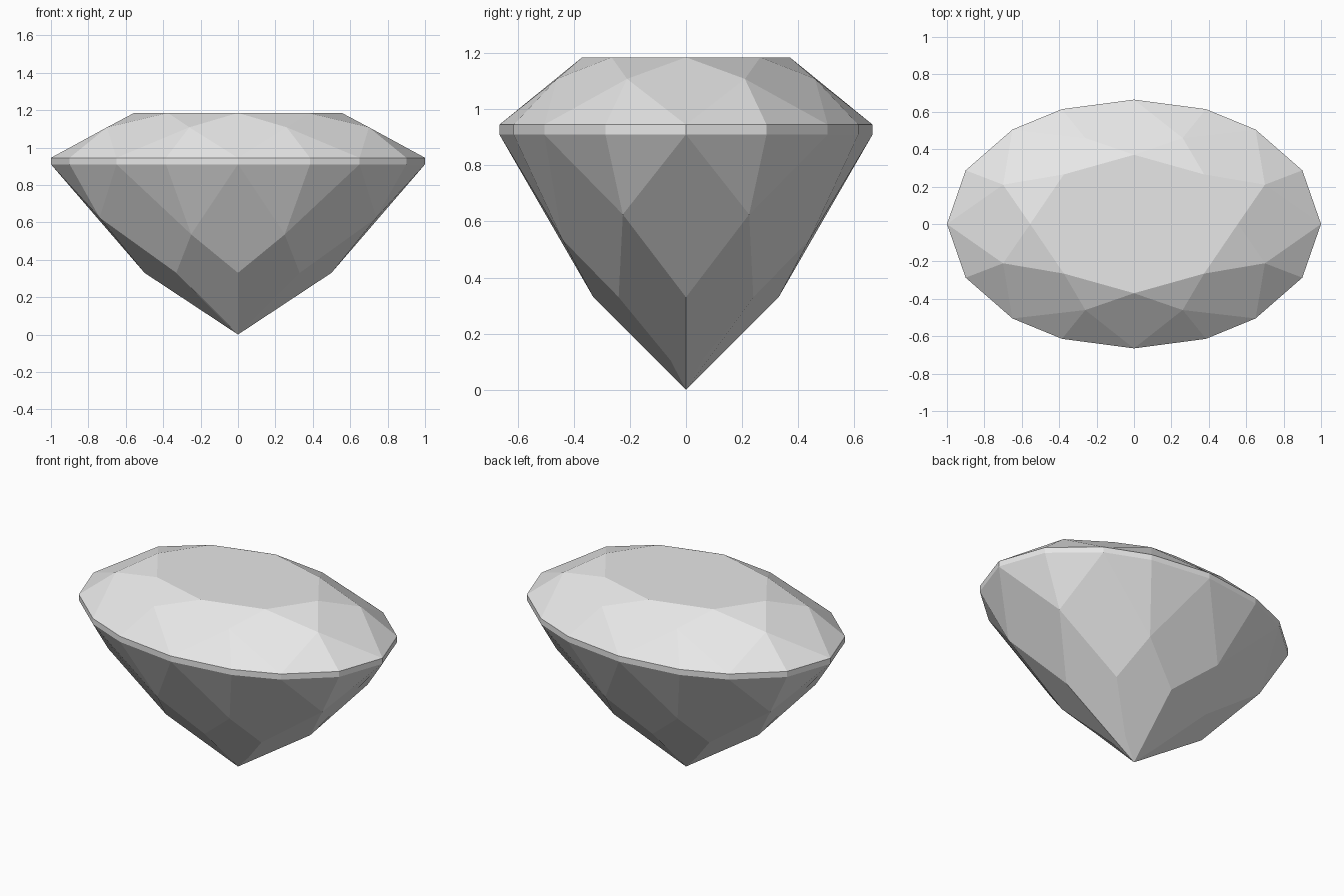
import bpy
import bmesh

cube = bpy.data.objects.get("Cube")
if cube:
    bpy.data.objects.remove(cube)

# Single flat stone colour
stone = bpy.data.materials.new("pale_grey_stone")
stone.use_nodes = True
colour = (0.8, 0.8, 0.8, 1)
stone.diffuse_color = colour
stone.node_tree.nodes["Principled BSDF"].inputs["Base Color"].default_value = colour

bm = bmesh.new()


def ring(quarter, z):
    """Mirror first-quadrant points into a closed loop of vertices.

    z is one height, or one height per quarter point."""
    heights = z if isinstance(z, list) else [z] * len(quarter)
    pts = [(x, y, h) for (x, y), h in zip(quarter, heights)]
    half = pts + [(-x, y, h) for x, y, h in reversed(pts) if x > 0]
    loop = half + [(x, -y, h) for x, y, h in reversed(half) if y > 0]
    return [bm.verts.new(p) for p in loop]


outline = [(1, 0), (0.9, 0.287), (0.65, 0.505), (0.385, 0.614), (0, 0.665)]
table = ring([(0.555, 0), (0.375, 0.265), (0, 0.37)], 1.185)
star = ring([(0.7, 0.21), (0.26, 0.46)], 1.108)
girdle_top = ring(outline, 0.945)
girdle_low = ring(outline, 0.91)
waist = ring([(0.74, 0.225), (0.25, 0.44)], [0.625, 0.535])
lower = ring([(0.5, 0), (0.33, 0.24), (0, 0.33)], 0.33)
tip = ring([(0.11, 0.055)], 0.105)
culet = bm.verts.new((0, 0, 0))

# Table facet and girdle band
bm.faces.new(table)
for i in range(16):
    j = (i + 1) % 16
    bm.faces.new((girdle_low[i], girdle_low[j], girdle_top[j], girdle_top[i]))

for k in range(8):
    n = (k + 1) % 8
    a, b, c = 2 * k, 2 * k + 1, (2 * k + 2) % 16
    # Crown: star, kite and upper girdle facets
    bm.faces.new((table[k], star[k], table[n]))
    bm.faces.new((table[k], star[k - 1], girdle_top[a], star[k]))
    bm.faces.new((star[k], girdle_top[a], girdle_top[b]))
    bm.faces.new((star[k], girdle_top[b], girdle_top[c]))
    # Pavilion: lower girdle and kite facets
    bm.faces.new((waist[k], girdle_low[b], girdle_low[a]))
    bm.faces.new((waist[k], girdle_low[c], girdle_low[b]))
    bm.faces.new((girdle_low[a], waist[k], lower[k], waist[k - 1]))
    # Point facets running down to the culet
    end = [culet, tip[k // 2]]
    if k % 2:
        end.reverse()
    bm.faces.new([waist[k], lower[k], *end, lower[n]])

bmesh.ops.recalc_face_normals(bm, faces=bm.faces)
mesh = bpy.data.meshes.new("cut_gemstone")
bm.to_mesh(mesh)
bm.free()
mesh.materials.append(stone)
gem = bpy.data.objects.new("cut_gemstone", mesh)
bpy.context.collection.objects.link(gem)
